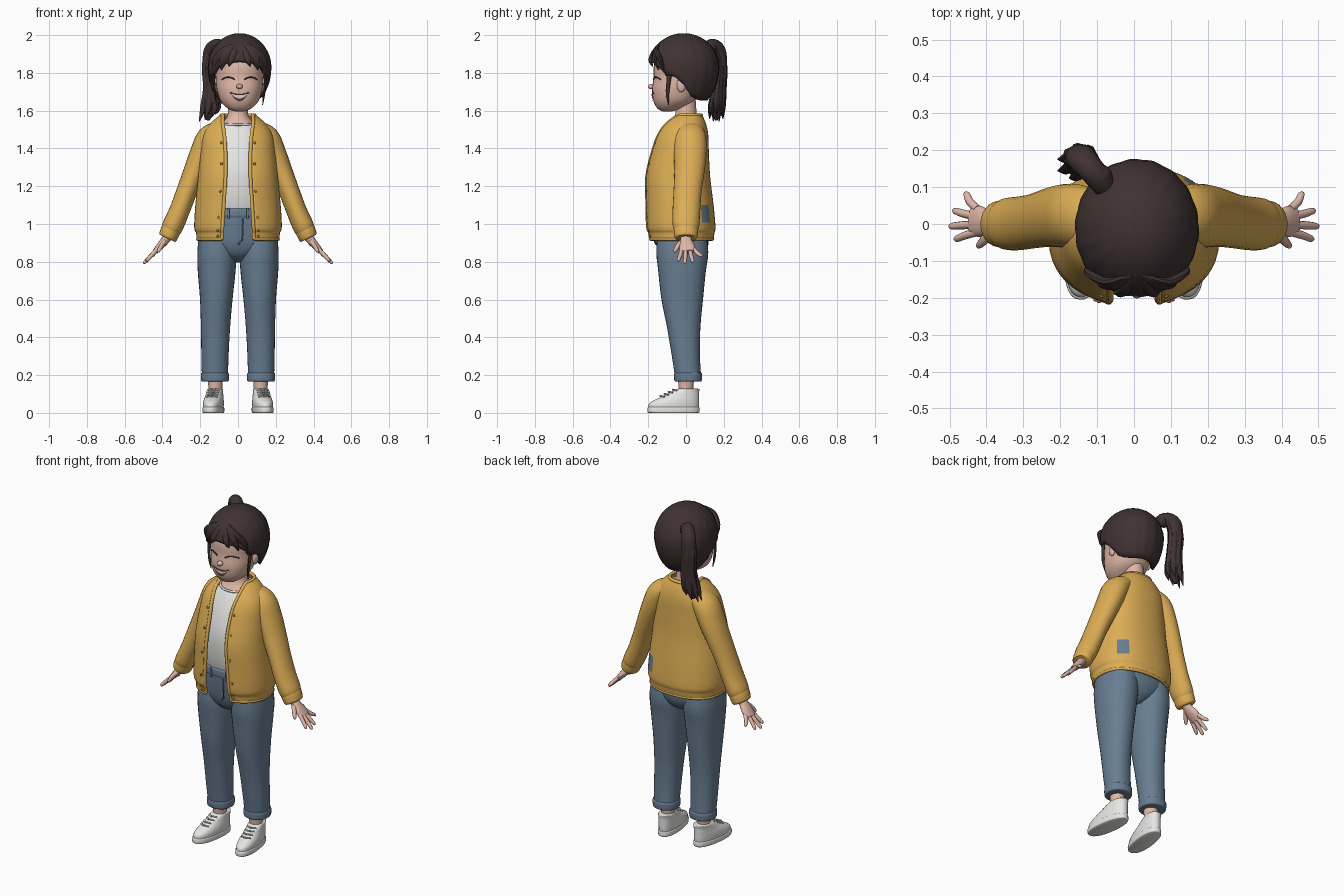
import bpy, bmesh, math
from mathutils import Vector
from mathutils.bvhtree import BVHTree

cube = bpy.data.objects.get("Cube")
if cube:
    bpy.data.objects.remove(cube, do_unlink=True)


def material(name, r, g, b):
    m = bpy.data.materials.new(name)
    m.use_nodes = True
    m.diffuse_color = (r, g, b, 1)
    bsdf = m.node_tree.nodes["Principled BSDF"]
    bsdf.inputs["Base Color"].default_value = (r, g, b, 1)
    bsdf.inputs["Roughness"].default_value = 0.8
    return m


MUSTARD = material("mustard knit", 0.72, 0.42, 0.09)
DENIM = material("blue denim", 0.14, 0.21, 0.29)
HAIR = material("dark brown hair", 0.05, 0.032, 0.032)
SKIN = material("skin", 0.74, 0.48, 0.39)
WHITE = material("white cloth", 0.79, 0.79, 0.77)
MOUTH = material("dark mouth", 0.16, 0.05, 0.045)
BUTTON = material("brown button", 0.32, 0.17, 0.04)
LACE = material("grey lace", 0.45, 0.45, 0.44)


def spline(rows, n=4):
    """Catmull-Rom through tuples of any length."""
    out = []
    for i in range(len(rows) - 1):
        quad = (rows[max(i - 1, 0)], rows[i], rows[i + 1], rows[min(i + 2, len(rows) - 1)])
        for k in range(n):
            t = k / n
            out.append([0.5 * (2 * b + (c - a) * t + (2 * a - 5 * b + 4 * c - d) * t * t
                        + (3 * b - a - 3 * c + d) * t ** 3) for a, b, c, d in zip(*quad)])
    return out + [list(rows[-1])]


def finish(name, bm, mats, angle=45):
    bmesh.ops.recalc_face_normals(bm, faces=bm.faces[:])
    mesh = bpy.data.meshes.new(name)
    bm.to_mesh(mesh)
    bm.free()
    for m in mats:
        mesh.materials.append(m)
    ob = bpy.data.objects.new(name, mesh)
    bpy.context.collection.objects.link(ob)
    bpy.ops.object.select_all(action='DESELECT')
    ob.select_set(True)
    bpy.context.view_layer.objects.active = ob
    bpy.ops.object.shade_smooth_by_angle(angle=math.radians(angle))
    return ob


def grid_faces(bm, rings, closed):
    rows = [[bm.verts.new(p) for p in r] for r in rings]
    for a, b in zip(rows, rows[1:]):
        for j in range(len(a) if closed else len(a) - 1):
            k = (j + 1) % len(a)
            bm.faces.new((a[j], a[k], b[k], b[j]))
    return rows


def skin_rings(name, rings, mat):
    bm = bmesh.new()
    rows = grid_faces(bm, rings, True)
    bm.faces.new(rows[0])
    bm.faces.new(rows[-1])
    return finish(name, bm, [mat])


def spow(v, p):
    return math.copysign(abs(v) ** (2 / p), v)


def oval(x, z, rx, yf, yb, a, p):
    """Point at angle a from the front of a level oval."""
    return Vector((x + rx * spow(math.sin(a), p),
                   (yf + yb) / 2 - (yb - yf) / 2 * spow(math.cos(a), p), z))


def loft(name, rows, mat, p=2.0, seg=32):
    """Stack of level ovals: x, z, half width, front y, back y."""
    return skin_rings(name, [[oval(*r, math.tau * j / seg, p) for j in range(seg)]
                             for r in spline(rows)], mat)


def limb(name, pts, mat, seg=16, n=4):
    """Tube along a path: x, y, z, radius along y, radius across."""
    pts = spline(pts, n)
    rings = []
    for i, (x, y, z, ra, rb) in enumerate(pts):
        t = (Vector(pts[min(i + 1, len(pts) - 1)][:3]) - Vector(pts[max(i - 1, 0)][:3])).normalized()
        u = Vector((0, 1, 0))
        u = (u - t * u.dot(t)).normalized()
        v = t.cross(u)
        rings.append([Vector((x, y, z)) + u * ra * math.cos(math.tau * j / seg)
                      + v * rb * math.sin(math.tau * j / seg) for j in range(seg)])
    return skin_rings(name, rings, mat)


def cord(name, pts, radius, mat):
    cu = bpy.data.curves.new(name, 'CURVE')
    cu.dimensions = '3D'
    cu.bevel_depth, cu.bevel_resolution, cu.use_fill_caps = radius, 2, True
    sp = cu.splines.new('POLY')
    sp.points.add(len(pts) - 1)
    for q, p in zip(sp.points, pts):
        q.co = (*p, 1)
    cu.materials.append(mat)
    ob = bpy.data.objects.new(name, cu)
    bpy.context.collection.objects.link(ob)
    return ob


def ball(name, loc, size, mat):
    bm = bmesh.new()
    bmesh.ops.create_uvsphere(bm, u_segments=16, v_segments=10, radius=1)
    bmesh.ops.scale(bm, vec=size, verts=bm.verts)
    bmesh.ops.translate(bm, vec=loc, verts=bm.verts)
    return finish(name, bm, [mat])


# Head, neck and face
CX = 0.008
head = loft("head", [(CX, 1.595, .02, -.12, -.08), (CX, 1.61, .06, -.15, -.03), (CX, 1.65, .1, -.172, .04),
                     (CX, 1.71, .12, -.18, .08), (CX, 1.77, .126, -.172, .11), (CX, 1.85, .13, -.168, .13),
                     (CX, 1.92, .1, -.13, .1), (CX, 1.96, .04, -.06, .04)], SKIN, 2.2)
loft("neck", [(0, 1.46, .13, -.11, .08), (0, 1.52, .1, -.09, .07), (0, 1.56, .062, -.065, .06),
              (0, 1.6, .052, -.055, .055), (0, 1.68, .052, -.06, .05)], SKIN)
tree = BVHTree.FromPolygons([v.co for v in head.data.vertices], [f.vertices for f in head.data.polygons])


def on_face(x, z, lift=.002):
    hit = tree.ray_cast(Vector((x, -1, z)), Vector((0, 1, 0)))[0]
    return hit - Vector((0, lift, 0))


ball("nose", (CX, -.182, 1.728), (.017, .02, .014), SKIN)
smile = [u / 5 for u in range(-5, 6)]
for row, (name, mat, lo, hi) in enumerate((("teeth", WHITE, 0, .55), ("lower_mouth", MOUTH, .55, 1))):
    bm = bmesh.new()
    grid_faces(bm, [[on_face(CX + .047 * u, 1.684 + .01 * u * u - f * .034 * (1 - u * u) - .001 * f, .004)
                     for u in smile] for f in (lo, hi)], False)
    finish(name, bm, [mat])
cord("upper_lip", [on_face(CX + .05 * u, 1.685 + .01 * u * u) for u in smile], .003, MOUTH)
for side, s in (("left", 1), ("right", -1)):
    cord(side + "_closed_eye", [on_face(CX + s * .06 + .034 * u, 1.777 - .012 * u * u) for u in smile], .0035, HAIR)
    ball(side + "_ear", (CX + s * .126, -.025, 1.735), (.014, .024, .038), SKIN)

# Hair cap with a hairline that drops behind the ears
line = [1.86, 1.855, 1.85, 1.83, 1.79, 1.78, 1.74, 1.68, 1.665, 1.66, 1.66, 1.66, 1.66]
SEG, RISE = 72, 14
rings = []
for i in range(1, RISE + 1):
    ring = []
    for j in range(SEG):
        a = math.tau * j / SEG
        f = 12 * abs(math.remainder(a, math.tau)) / math.pi
        k = min(int(f), 11)
        edge = line[k] + (line[k + 1] - line[k]) * (f - k)
        rz = .17 if edge > 1.83 else .225
        th = math.acos((edge - 1.83) / rz) * i / RISE
        zz = math.cos(th) * (.17 if th < math.pi / 2 else .225)
        rr = math.sin(th) * (1 + .008 * math.sin(18 * a))
        ring.append((CX + .158 * rr * math.sin(a), -.012 - .178 * rr * math.cos(a), 1.83 + zz))
    rings.append(ring)
bm = bmesh.new()
bm.faces.new(grid_faces(bm, rings, True)[0])
cap = finish("hair_cap", bm, [HAIR], 60)
mod = cap.modifiers.new("thickness", 'SOLIDIFY')
mod.thickness, mod.offset = .02, 0

# Fringe and loose side strands
for side, s in (("left", 1), ("right", -1)):
    for i, (x, z, w) in enumerate(((.045, 1.835, .014), (.085, 1.815, .02), (.118, 1.785, .022))):
        limb(f"{side}_fringe_{i + 1}", [(CX + s * .01, -.135, 1.95, .012, .014),
             (CX + s * x * .6, -.175 + x * .15, 1.91, .014, w * 1.4),
             (CX + s * x, -.196 + x * x * 4.5, 1.865, .012, w * 1.2),
             (CX + s * (x + .012), -.188 + x * x * 6, z, .002, .002)], HAIR, 10)
    limb(side + "_side_strand", [(CX + s * .138, -.085, 1.84, .02, .01), (CX + s * .136, -.092, 1.76, .012, .007),
         (CX + s * .13, -.098, 1.69, .009, .006), (CX + s * .122, -.092, 1.63, .002, .002)], HAIR, 8)

# Ponytail on the right of the head
limb("ponytail", [(-.07, .09, 1.91, .03, .03), (-.105, .135, 1.945, .035, .035), (-.14, .175, 1.915, .036, .042),
     (-.145, .183, 1.83, .034, .042), (-.14, .175, 1.73, .035, .042), (-.145, .165, 1.63, .04, .045),
     (-.165, .16, 1.55, .008, .012)], HAIR, 16)
for i in range(7):
    a = math.tau * i / 7
    dx, dy = math.cos(a), math.sin(a)
    limb(f"ponytail_lock_{i + 1}", [(-.12 + .015 * dx, .15 + .012 * dy, 1.935, .012, .014),
         (-.145 + .032 * dx, .18 + .024 * dy, 1.85, .014, .016), (-.14 + .03 * dx, .175 + .026 * dy, 1.72, .015, .018),
         (-.147 + .04 * dx, .163 + .034 * dy, 1.62, .014, .017),
         (-.165 + .045 * dx, .16 + .036 * dy, 1.56 + .02 * dx, .002, .002)], HAIR, 8)
ball("hair_tie", (-.098, .13, 1.935), (.04, .034, .04), HAIR)

# Shirt
loft("shirt", [(0, 1.05, .165, -.165, .09), (0, 1.15, .175, -.185, .1), (0, 1.28, .17, -.187, .09),
               (0, 1.4, .155, -.155, .085), (0, 1.48, .13, -.118, .08), (0, 1.525, .095, -.09, .07)], WHITE, 2.2)
cord("shirt_neckline", [oval(0, 1.525 + .012 * (1 - math.cos(a)), .096, -.092, .07, a, 2)
                        for a in [math.tau * j / 24 for j in range(25)]], .006, WHITE)

# Cardigan body: open sheet, last number is half the front opening
body = spline([(0, .92, .213, -.195, .14, .085), (0, .955, .217, -.2, .145, .083), (0, .985, .226, -.21, .15, .082),
               (0, 1.1, .22, -.212, .14, .075), (0, 1.25, .205, -.212, .122, .066), (0, 1.38, .192, -.182, .115, .066),
               (0, 1.47, .178, -.152, .112, .072), (0, 1.53, .14, -.115, .1, .08), (0, 1.575, .088, -.07, .08, .079)])
sheet = []
for *r, w in body:
    a0 = math.asin((w / r[2]) ** 1.15)
    sheet.append([oval(*r, a0 + (math.tau - 2 * a0) * j / 48, 2.3) for j in range(49)])
bm = bmesh.new()
grid_faces(bm, sheet, False)
for f in bm.faces:
    c = f.calc_center_median()
    if .13 < c.x < .19 and c.y > .05 and 1.02 < c.z < 1.09:
        f.material_index = 1
cardigan = finish("cardigan_body", bm, [MUSTARD, DENIM], 60)
mod = cardigan.modifiers.new("thickness", 'SOLIDIFY')
mod.thickness, mod.offset = .012, 0
cord("cardigan_band", [r[0] for r in sheet] + sheet[-1][1:-1] + [r[-1] for r in reversed(sheet)], .01, MUSTARD)
cord("cardigan_hem", sheet[0], .009, MUSTARD)
for i in range(6):
    for side, col in (("left", 1), ("right", -2)):
        ball(f"{side}_button_{i + 1}", sheet[2 + 4 * i][col] + Vector((0, -.008, 0)), (.007, .004, .007), BUTTON)

# Sleeves, cuffs and hands
for side, s in (("left", 1), ("right", -1)):
    def arm(name, pts, mat, seg=16):
        limb(f"{side}_{name}", [(s * x, y, z, a, b) for x, y, z, a, b in pts], mat, seg)
    arm("sleeve", [(.09, .02, 1.5, .07, .05), (.15, .022, 1.455, .085, .068), (.19, .022, 1.37, .086, .066),
                   (.228, .018, 1.28, .08, .06), (.272, .008, 1.17, .074, .055), (.31, .002, 1.07, .073, .054),
                   (.345, 0, .99, .07, .056), (.358, 0, .962, .06, .05)], MUSTARD, 24)
    arm("cuff", [(.35, 0, .98, .06, .05), (.357, 0, .965, .064, .053), (.37, 0, .933, .061, .05),
                 (.374, 0, .924, .054, .044)], MUSTARD, 24)
    arm("palm", [(.35, 0, .96, .03, .026), (.385, 0, .915, .03, .023), (.415, .006, .88, .042, .019),
                 (.44, .01, .852, .038, .014)], SKIN)
    for i, (x, y, z) in enumerate(((.486, -.04, .803), (.5, -.006, .79), (.49, .035, .797), (.46, .08, .825))):
        by = -.022 + .021 * i
        arm(f"finger_{i + 1}", [(.425, by, .868, .011, .011), ((.43 + x) / 2, (by + y) / 2, (.865 + z) / 2, .011, .011),
                                (x - .006, y, z + .007, .009, .009), (x, y, z, .003, .003)], SKIN, 10)
    arm("thumb", [(.385, -.015, .912, .013, .013), (.405, -.042, .885, .013, .012),
                  (.42, -.058, .858, .009, .009), (.423, -.061, .85, .003, .003)], SKIN, 10)

# Trousers
loft("trouser_hips", [(0, .795, .03, -.06, .05), (0, .83, .11, -.125, .095), (0, .89, .203, -.158, .118),
                      (0, .98, .2, -.172, .115), (0, 1.045, .182, -.176, .095)], DENIM, 2.2)
loft("waistband", [(0, 1.035, .183, -.18, .095), (0, 1.045, .186, -.184, .098), (0, 1.075, .184, -.184, .096),
                   (0, 1.083, .18, -.178, .092)], DENIM, 2.2)
cord("fly_seam", [(.025, -.178, 1.03), (.026, -.176, .96), (.022, -.169, .915), (0, -.158, .89)], .004, DENIM)
for side, s in (("left", 1), ("right", -1)):
    cord(side + "_belt_loop", [(s * .05, -.186, 1.085), (s * .05, -.187, 1.03)], .006, DENIM)
    loft(side + "_trouser_leg", [(s * x, z, r, f, b) for x, z, r, f, b in (
        (.11, .96, .095, -.15, .105), (.112, .85, .103, -.157, .118), (.113, .75, .1, -.147, .105),
        (.115, .6, .086, -.13, .09), (.119, .45, .077, -.1, .076), (.122, .3, .072, -.075, .074),
        (.122, .19, .069, -.058, .08))], DENIM, 2.2)
    loft(side + "_trouser_cuff", [(s * .122, z, r, .011 - r, .011 + r) for z, r in (
        (.166, .066), (.172, .073), (.206, .074), (.213, .067))], DENIM, 2.2)
    loft(side + "_ankle", [(s * .12, .06, .036, -.04, .04), (s * .12, .12, .036, -.038, .038),
                           (s * .12, .2, .042, -.045, .045)], SKIN)
    # Shoes, toes turned slightly out
    parts = [loft(side + "_sole", [(0, 0, .05, -.198, .066), (0, .005, .054, -.206, .072),
                                   (0, .026, .054, -.206, .072), (0, .031, .05, -.2, .068)], WHITE, 2.3),
             loft(side + "_shoe", [(0, .026, .051, -.2, .068), (0, .05, .052, -.196, .07), (0, .07, .05, -.165, .07),
                                   (0, .09, .046, -.12, .07), (0, .11, .043, -.085, .07), (0, .125, .041, -.05, .072),
                                   (0, .128, .034, -.04, .062)], WHITE, 2.2)]
    for i in range(4):
        y, z = -.134 + .022 * i, .092 + .011 * i
        parts.append(cord(f"{side}_lace_{i + 1}", [(-.028, y + .016, z - .008), (0, y - .003, z - .002),
                                                  (.028, y + .016, z - .008)], .005, LACE))
    for ob in parts:
        ob.location.x = s * .122
        ob.rotation_euler.z = s * .13
